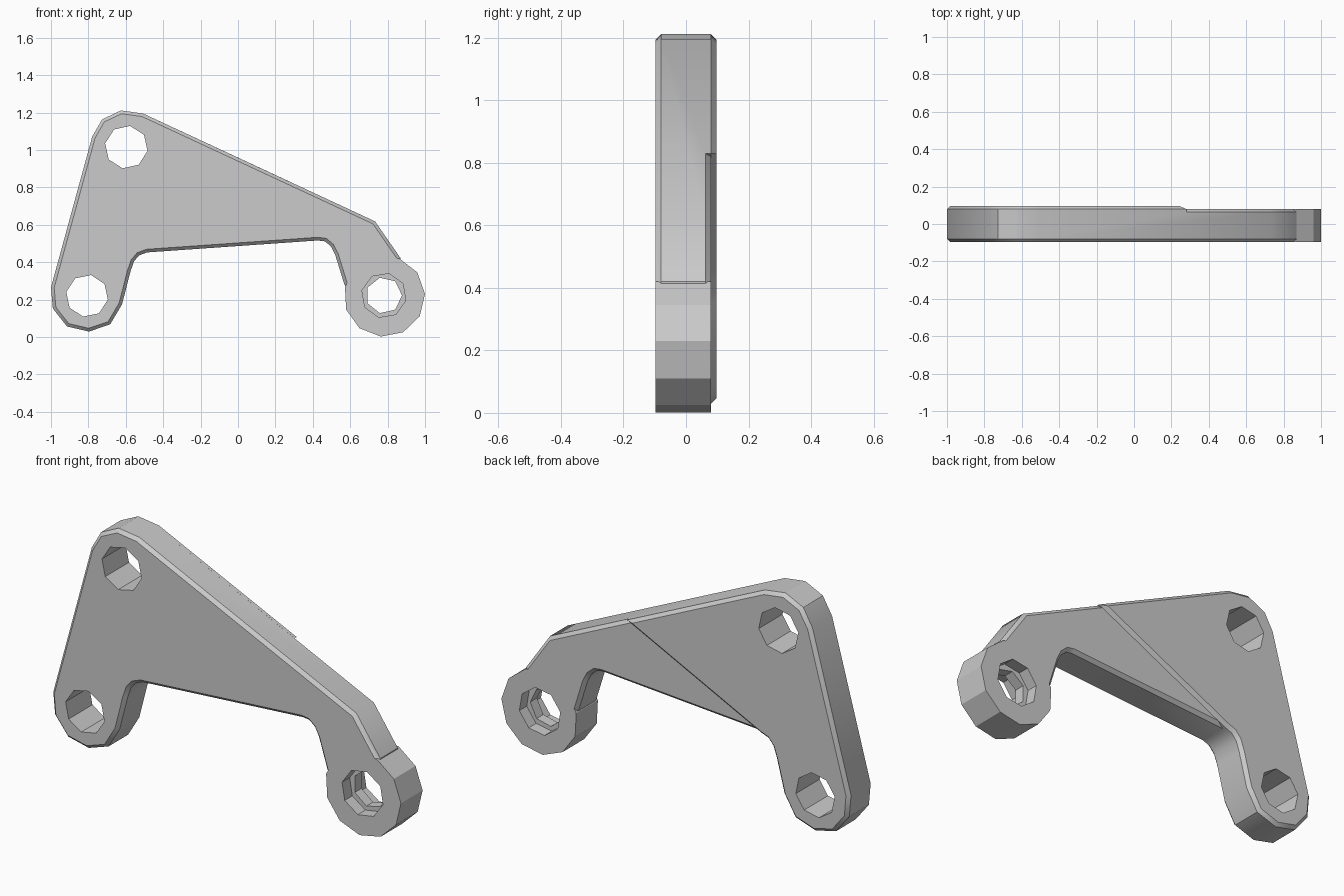
import bpy, bmesh, math
from mathutils import Vector

cube = bpy.data.objects.get("Cube")
if cube:
    bpy.data.objects.remove(cube)

FRONT, BACK, STEP, CHAMFER = -0.097, 0.097, 0.08, 0.017

grey = bpy.data.materials.new("plain grey")
grey.use_nodes = True
grey.diffuse_color = (0.6, 0.6, 0.6, 1)
grey.node_tree.nodes["Principled BSDF"].inputs["Base Color"].default_value = (0.6, 0.6, 0.6, 1)


def inset(points, d):
    """Move a clockwise outline inwards with mitred corners."""
    pts = [Vector(p) for p in points]
    out = []
    for i, p in enumerate(pts):
        a = (p - pts[i - 1]).normalized()
        b = (pts[(i + 1) % len(pts)] - p).normalized()
        na, nb = Vector((a.y, -a.x)), Vector((b.y, -b.x))
        out.append(p + (na + nb) * d / (1 + na.dot(nb)))
    return out


def loft(name, layers):
    """Solid through (outline, y) layers, capped at both ends."""
    bm = bmesh.new()
    rings = [[bm.verts.new((p[0], y, p[1])) for p in pts] for pts, y in layers]
    for r, s in zip(rings, rings[1:]):
        for i in range(len(r)):
            bm.faces.new((r[i - 1], r[i], s[i], s[i - 1]))
    bm.faces.new(rings[0])
    bm.faces.new(rings[-1])
    bmesh.ops.recalc_face_normals(bm, faces=bm.faces)
    mesh = bpy.data.meshes.new(name)
    bm.to_mesh(mesh)
    bm.free()
    mesh.materials.append(grey)
    ob = bpy.data.objects.new(name, mesh)
    bpy.context.collection.objects.link(ob)
    return ob


def prism(name, centre, radius, sides, turn, y0, y1):
    ring = [(centre[0] + radius * math.cos(math.radians(turn) - math.tau * i / sides),
             centre[1] + radius * math.sin(math.radians(turn) - math.tau * i / sides))
            for i in range(sides)]
    return loft(name, [(ring, y0), (ring, y1)])


def combine(target, other, operation):
    mod = target.modifiers.new("combine", 'BOOLEAN')
    mod.operation, mod.object, mod.solver = operation, other, 'EXACT'
    bpy.context.view_layer.objects.active = target
    bpy.ops.object.modifier_apply(modifier=mod.name)
    bpy.data.objects.remove(other)


# Outline pieces, clockwise seen from the front
top_corner = [(-0.78, 1.07), (-0.727, 1.163), (-0.626, 1.211), (-0.508, 1.195)]
right_arm = [(0.733, 0.618), (0.87, 0.42), (0.85, 0.2), (0.65, 0.17), (0.6, 0.22),
             (0.567, 0.286), (0.519, 0.441), (0.497, 0.484), (0.465, 0.511), (0.428, 0.516)]
left_leg = [(-0.487, 0.452), (-0.529, 0.436), (-0.556, 0.404), (-0.575, 0.35),
            (-0.62, 0.174), (-0.684, 0.067), (-0.797, 0.029), (-0.914, 0.056),
            (-0.99, 0.152), (-1.0, 0.265)]

# Main plate, chamfered on both faces
whole = top_corner + right_arm + left_leg
plate = loft("bracket_plate", [(inset(whole, CHAMFER), FRONT), (whole, FRONT + CHAMFER),
                               (whole, STEP - CHAMFER), (inset(whole, CHAMFER), STEP)])

# Raised rear pad that ends in a diagonal step
thick = top_corner + [(0.28, 0.829)] + left_leg
pad = loft("rear_pad", [(thick, STEP - CHAMFER), (thick, STEP), (inset(thick, CHAMFER), BACK)])
combine(plate, pad, 'UNION')

# Round lug at the end of the arm
lug_centre = (0.783, 0.218)
lug = prism("end_lug", lug_centre, 0.217, 11, 3, FRONT, STEP)
combine(plate, lug, 'UNION')

# Through holes, and a counterbore on each side of the lug
for name, centre, radius, sides, turn, y0, y1 in [
        ("top_hole", (-0.597, 1.015), 0.115, 8, -10, -0.2, 0.2),
        ("leg_hole", (-0.807, 0.22), 0.113, 8, -11, -0.2, 0.2),
        ("lug_hole", (0.78, 0.222), 0.097, 7, 0, -0.2, 0.2),
        ("front_counterbore", (0.78, 0.222), 0.12, 8, -13, -0.2, -0.035),
        ("rear_counterbore", (0.78, 0.222), 0.12, 8, -13, 0.02, 0.2)]:
    combine(plate, prism(name, centre, radius, sides, turn, y0, y1), 'DIFFERENCE')

# Smooth the gentle bends only
bpy.ops.object.select_all(action='DESELECT')
plate.select_set(True)
bpy.context.view_layer.objects.active = plate
bpy.ops.object.shade_smooth_by_angle(angle=math.radians(32))
